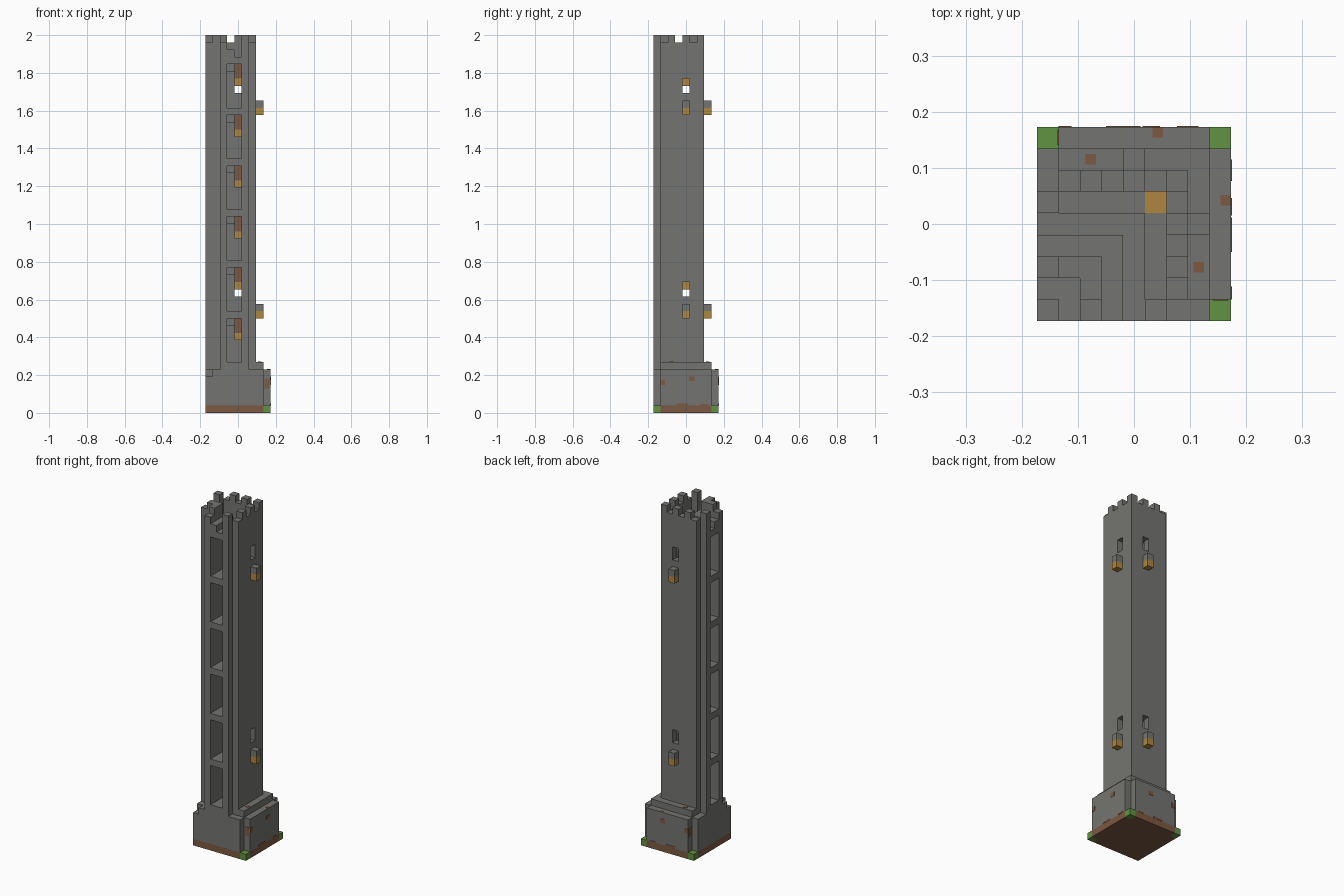
import bpy, bmesh
from mathutils import Vector

if "Cube" in bpy.data.objects:
    bpy.data.objects.remove(bpy.data.objects["Cube"], do_unlink=True)

U = 2 / 52                                   # one block
CENTRE = Vector((4.5, 4.5, 0))


def material(name, r, g, b):
    m = bpy.data.materials.new(name)
    m.use_nodes = True
    m.diffuse_color = (r, g, b, 1)
    m.node_tree.nodes["Principled BSDF"].inputs["Base Color"].default_value = (r, g, b, 1)
    return m


stone = material("stone", 0.175, 0.175, 0.165)
dirt = material("dirt", 0.2, 0.1, 0.055)
grass = material("grass", 0.12, 0.29, 0.055)
glow = material("lamp glow", 0.43, 0.24, 0.05)


def link(name, bm, mat):
    mesh = bpy.data.meshes.new(name)
    bm.to_mesh(mesh)
    bm.free()
    mesh.materials.append(mat)
    obj = bpy.data.objects.new(name, mesh)
    bpy.context.collection.objects.link(obj)
    return obj


def blocks(name, mat, boxes, mirror=True):
    """Join block boxes (x0,x1,y0,y1,z0,z1), mirrored on the x=y diagonal, into one skin."""
    cells = set()
    for x0, x1, y0, y1, z0, z1 in boxes:
        for x in range(x0, x1):
            for y in range(y0, y1):
                for z in range(z0, z1):
                    cells.add((x, y, z))
                    if mirror:
                        cells.add((y, x, z))
    bm = bmesh.new()
    for cell in sorted(cells):
        for axis in range(3):
            for side in (0, 1):
                n = list(cell)
                n[axis] += 2 * side - 1
                if tuple(n) in cells:
                    continue
                a, b = (axis + 1) % 3, (axis + 2) % 3
                ring = [(0, 0), (1, 0), (1, 1), (0, 1)]
                verts = []
                for p, q in (ring if side else reversed(ring)):
                    c = Vector(cell)
                    c[axis] += side
                    c[a] += p
                    c[b] += q
                    verts.append(bm.verts.new((c - CENTRE) * U))
                bm.faces.new(verts)
    bmesh.ops.remove_doubles(bm, verts=bm.verts, dist=U / 100)
    bmesh.ops.dissolve_limit(bm, angle_limit=0.01, verts=bm.verts, edges=bm.edges)
    return link(name, bm, mat)


# Ground layer and its three grassy corners
blocks("ground_layer", dirt, [(0, 8, 0, 8, 0, 1), (8, 9, 1, 8, 0, 1)])
blocks("grass_corners", grass, [(8, 9, 0, 1, 0, 1), (8, 9, 8, 9, 0, 1)])

# Plinth with a stepped top
blocks("plinth", stone, [
    (0, 1, 0, 1, 1, 5),
    (1, 8, 0, 8, 1, 6),
    (8, 9, 1, 8, 1, 6),
    (2, 8, 1, 8, 6, 7),
    (2, 6, 0, 1, 6, 7)])

# Outer walls with two slits each and battlements
walls = [(6, 7, 1, 4, 7, 51), (6, 7, 5, 7, 7, 51)]
walls += [(6, 7, 4, 5, a, b) for a, b in ((7, 16), (18, 44), (46, 51))]
walls += [(6, 7, y, y + 1, 51, 52) for y in (2, 4, 6)]
blocks("outer_walls", stone, walls)

# Piers beside the open bays and the inner corner
blocks("bay_piers", stone, [
    (2, 3, 0, 1, 7, 51),
    (5, 6, 0, 1, 7, 52),
    (2, 3, 1, 3, 7, 52)])

# Floors, a step lower along the outer walls
for level in range(5):
    z = 13 + 7 * level
    blocks("floor_%d" % (level + 1), stone,
           [(3, 5, 0, 5, z, z + 1), (5, 6, 1, 6, z - 1, z)])

# Roof stepping down towards a lit block
blocks("roof", stone, [
    (3, 4, 0, 4, 48, 50),
    (4, 5, 0, 5, 48, 49),
    (5, 6, 1, 5, 47, 48)])
blocks("roof_lamp", glow, [(5, 6, 5, 6, 47, 48)])

# Hanging lamps, one per storey
for level in range(6):
    z = 10 + 7 * level
    blocks("lamp_post_%d" % (level + 1), dirt, [(4, 5, 4, 5, z + 1, z + 3)])
    blocks("lamp_%d" % (level + 1), glow, [(4, 5, 4, 5, z, z + 1)])

# Lanterns below the slits
for name, z in (("lower", 13), ("upper", 41)):
    blocks(name + "_lantern_glow", glow, [(7, 8, 4, 5, z, z + 1)])
    blocks(name + "_lantern_cap", stone, [(7, 8, 4, 5, z + 1, z + 2)])


def plate(name, x, y, z, sx, sy, sz):
    """Thin patch of dirt, centred at a block position, with its diagonal twin."""
    bm = bmesh.new()
    for c, s in (((x, y, z), (sx, sy, sz)), ((y, x, z), (sy, sx, sz))):
        made = bmesh.ops.create_cube(bm, size=1)["verts"]
        for v in made:
            v.co = (Vector(c) - CENTRE + Vector(s) * v.co) * U
    link(name, bm, dirt)


# Dirt patches on the plinth
T = 0.08
plate("dirt_patch_step", 7.5, 2.5, 7, 0.5, 0.5, T)
plate("dirt_patch_ledge", 8.75, 5.6, 6, 0.5, 0.5, T)
plate("dirt_patch_side", 9, 5.3, 4.7, T, 0.8, 0.6)
plate("dirt_patch_low", 9, 1.3, 4.2, T, 0.6, 0.7)
plate("dirt_patch_corner", 8.5, 1, 4, 0.7, T, 1.3)
plate("dirt_edge_near", 9, 4, 1.15, T, 1.6, 0.3)
plate("dirt_edge_far", 9, 7, 1.1, T, 1.0, 0.2)
